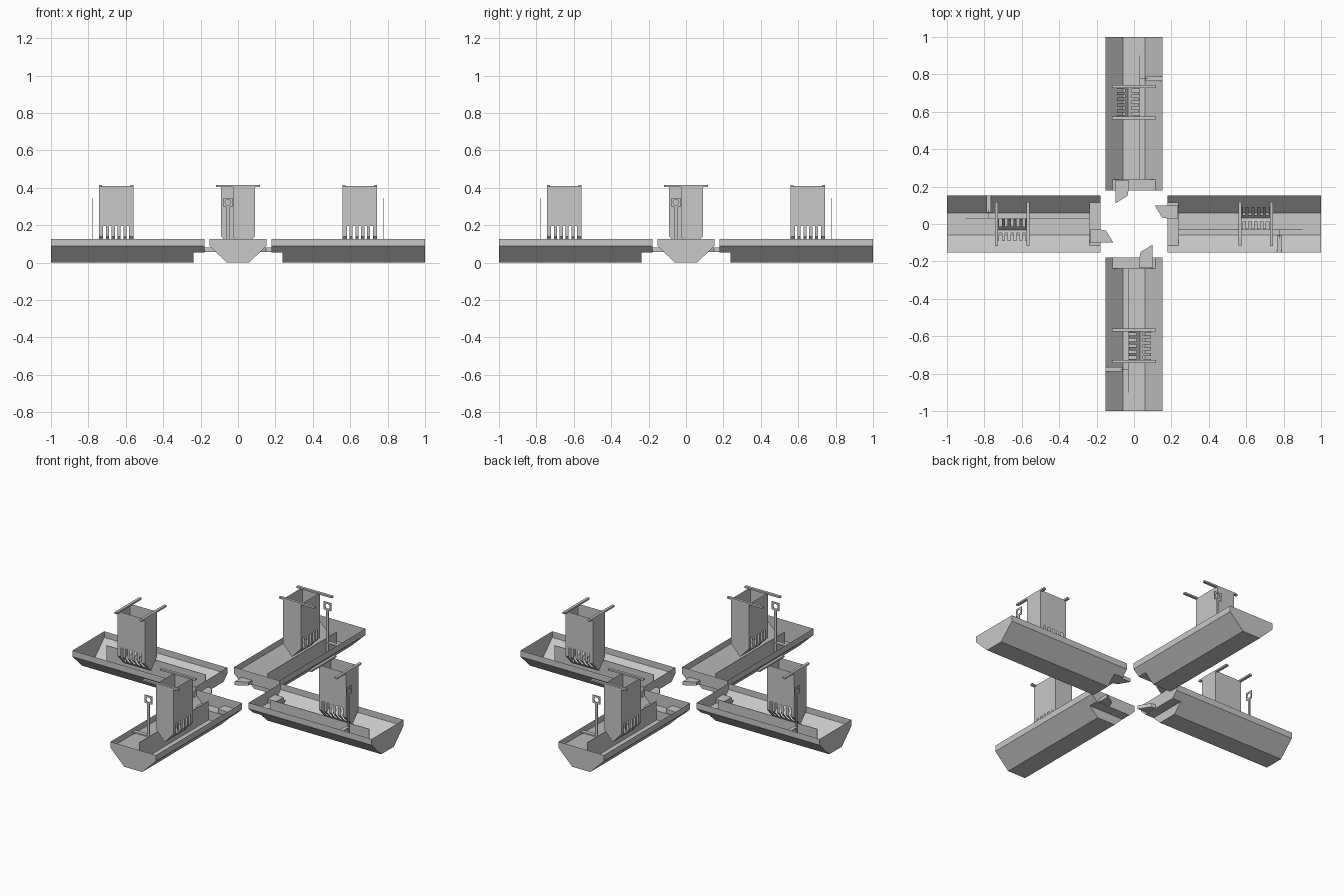
import bpy, bmesh, math

cube = bpy.data.objects.get("Cube")
if cube:
    bpy.data.objects.remove(cube, do_unlink=True)

grey = bpy.data.materials.new("plain grey")
grey.use_nodes = True
grey.diffuse_color = (0.58, 0.58, 0.58, 1)
grey.node_tree.nodes["Principled BSDF"].inputs["Base Color"].default_value = (0.58, 0.58, 0.58, 1)


def place(name, faces):
    """Make a mesh from corner lists and set one copy on each of four arms."""
    bm = bmesh.new()
    for f in faces:
        bm.faces.new([bm.verts.new(p) for p in f])
    bmesh.ops.remove_doubles(bm, verts=bm.verts, dist=1e-5)
    bmesh.ops.recalc_face_normals(bm, faces=bm.faces)
    me = bpy.data.meshes.new(name)
    bm.to_mesh(me)
    bm.free()
    me.materials.append(grey)
    for i, side in enumerate(("left", "back", "right", "front")):
        ob = bpy.data.objects.new(f"{side}_{name}", me)
        ob.rotation_euler.z = i * math.pi / 2
        bpy.context.collection.objects.link(ob)


def sweep(profile, x0, x1):
    """Skin an open y-z profile along x."""
    return [[(x0, *a), (x1, *a), (x1, *b), (x0, *b)] for a, b in zip(profile, profile[1:])]


def cap(profile, x):
    return [[(x, y, z) for y, z in profile]]


def prism(points, lift):
    """Closed solid from a flat polygon and an offset."""
    top = [tuple(c + d for c, d in zip(p, lift)) for p in points]
    n = len(points)
    return [points[::-1], top] + [
        [points[i], points[(i + 1) % n], top[(i + 1) % n], top[i]] for i in range(n)]


def box(x0, x1, y0, y1, z0, z1):
    return prism([(x0, y0, z0), (x1, y0, z0), (x1, y1, z0), (x0, y1, z0)], (0, 0, z1 - z0))


# Trough with a raised step at its inner end
W, RIM, KNEE, FLOOR, STEP = 0.152, 0.127, 0.09, 0.06, 0.055
STEP_W = FLOOR + (W - FLOOR) * STEP / KNEE
INNER, STEP_X, OUTER = 0.178, 0.237, 1.0


def hull(half, bottom):
    return [(-W, RIM), (-W, KNEE), (-half, bottom), (half, bottom), (W, KNEE), (W, RIM)]


deep, shallow = hull(FLOOR, 0), hull(STEP_W, STEP)
place("trough",
      sweep(deep, STEP_X, OUTER) + cap(deep, OUTER)
      + sweep(shallow, INNER, STEP_X) + cap(shallow, INNER)
      + cap([(-STEP_W, STEP), (-FLOOR, 0), (FLOOR, 0), (STEP_W, STEP)], STEP_X))

# Upright partition along the trough
place("partition", box(STEP_X, 0.9, -0.033, -0.03, 0, 0.115))

# Coupling hook at the inner end
place("hook", prism([(0.11, 0.1, 0.058), (0.15, 0.035, 0.058), (0.178, 0.03, 0.058),
                     (0.235, 0.03, 0.058), (0.235, 0.1, 0.058)], (0, 0, 0.022)))

# Open hopper with a slotted V-shaped bottom
X0, X1, Y0, Y1, TOP = 0.56, 0.743, -0.028, 0.09, 0.41
MID, SHOULDER, TIP, SLOT_TOP = 0.031, 0.14, 0.075, 0.195
outline = [(Y0, TOP), (Y0, SHOULDER), (MID, TIP), (Y1, SHOULDER), (Y1, TOP)]
hopper = cap(outline, X0) + cap(outline, X1)
edges = [X0]
for i in range(5):
    mid = (X0 + X1) / 2 + (i - 2) * 0.031
    edges += [mid - 0.007, mid + 0.007]
edges.append(X1)
for i, (a, b) in enumerate(zip(edges, edges[1:])):
    if i % 2 == 0:
        hopper += sweep(outline, a, b)
    else:
        low = TIP + (SHOULDER - TIP) * 0.3
        for y in (Y0, Y1):
            hopper += sweep([(y, TOP), (y, SLOT_TOP)], a, b)
            hopper += sweep([(MID + (y - MID) * 0.3, low), (MID, TIP)], a, b)
place("hopper", hopper)

# Hanger rods across the hopper rim
place("hanger_rods", [f for x in (0.568, 0.735)
                      for f in box(x - 0.008, x + 0.008, -0.118, 0.118, 0.405, 0.415)])

# Marker post with a pierced square head
PX, PY, PZ, HALF, T = 0.775, -0.054, 0.322, 0.024, 0.004
post = box(PX, PX + T, PY - 0.008, PY + 0.008, 0.0, PZ - HALF)
N = 16
for i in range(N):
    ring = []
    for k in (i, i + 1):
        c, s = math.cos(2 * math.pi * k / N), math.sin(2 * math.pi * k / N)
        m = HALF / max(abs(c), abs(s))
        ring.append(((PX, PY + 0.015 * c, PZ + 0.015 * s), (PX, PY + m * c, PZ + m * s)))
    (a, b), (c, d) = ring
    post += prism([a, b, d, c], (T, 0, 0))
place("marker_post", post)

# Bracket tying the post to the trough wall
place("post_bracket", box(0.765, 0.788, -W, PY - 0.008, 0.1, 0.108))
